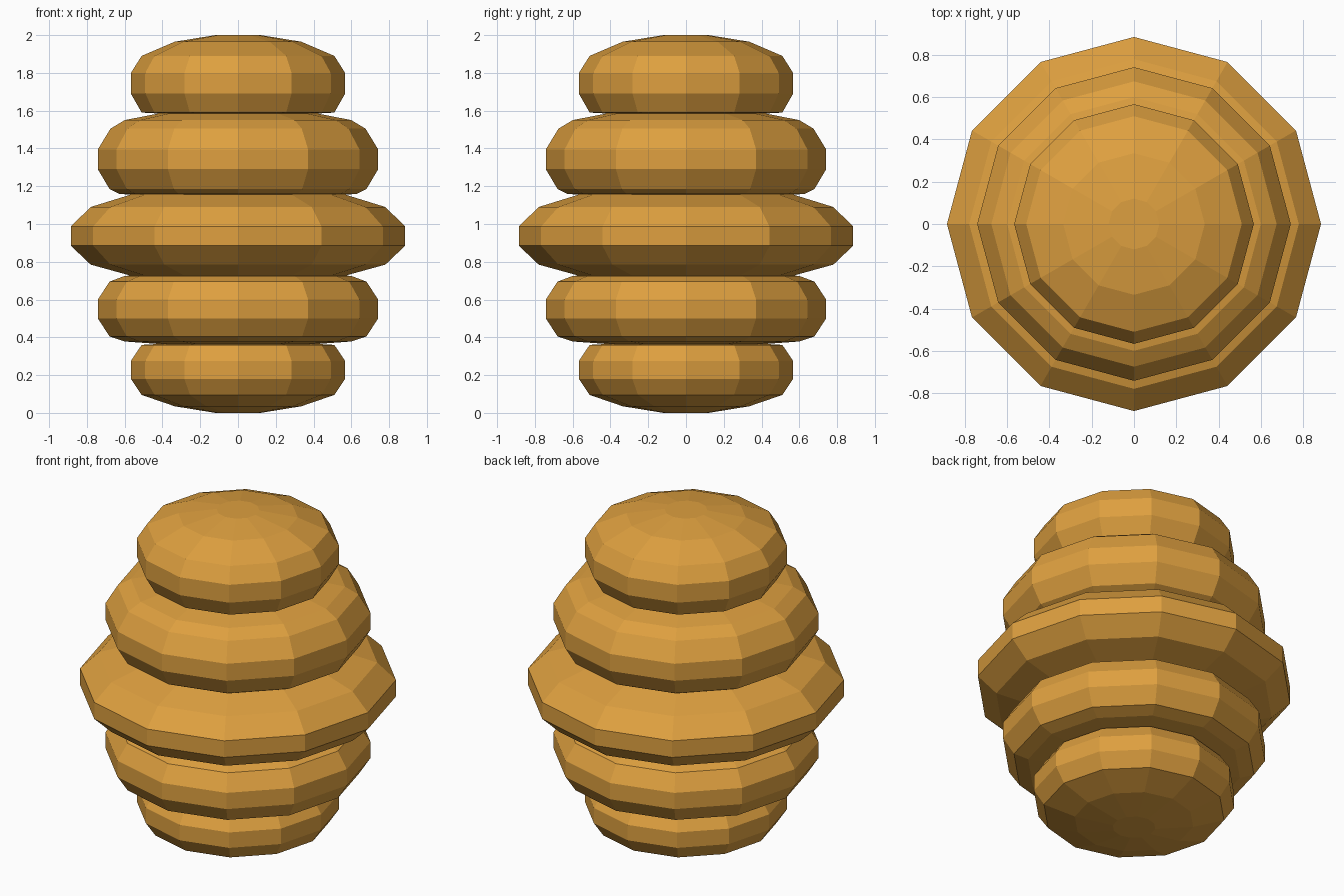
import bpy, bmesh, math

if "Cube" in bpy.data.objects:
    bpy.data.objects.remove(bpy.data.objects["Cube"])

SIDES = 12

honey = bpy.data.materials.new("honey gold")
honey.diffuse_color = (0.73, 0.35, 0.05, 1)
honey.use_nodes = True
honey.node_tree.nodes["Principled BSDF"].inputs["Base Color"].default_value = honey.diffuse_color

# Hive outline as (radius, height), one row per bulging tier, bottom to top
profile = [
    (0.12, 0.0), (0.335, 0.035), (0.51, 0.095), (0.567, 0.18), (0.567, 0.275), (0.51, 0.36),
    (0.42, 0.365), (0.6, 0.378), (0.68, 0.405), (0.742, 0.5), (0.742, 0.6), (0.68, 0.695), (0.6, 0.725),
    (0.57, 0.727), (0.78, 0.785), (0.885, 0.885), (0.885, 0.987), (0.78, 1.09), (0.57, 1.155),
    (0.63, 1.16), (0.68, 1.185), (0.742, 1.29), (0.742, 1.395), (0.675, 1.505), (0.6, 1.55), (0.42, 1.585),
    (0.51, 1.59), (0.567, 1.69), (0.567, 1.8), (0.51, 1.89), (0.335, 1.965), (0.12, 2.0),
]

# Hive body: stacked rings joined by faces, capped at both ends
bm = bmesh.new()
rings = []
for r, z in profile:
    angles = [2 * math.pi * i / SIDES for i in range(SIDES)]
    rings.append([bm.verts.new((r * math.cos(a), r * math.sin(a), z)) for a in angles])
for low, high in zip(rings, rings[1:]):
    for i in range(SIDES):
        j = (i + 1) % SIDES
        bm.faces.new((low[i], low[j], high[j], high[i]))
bm.faces.new(rings[0][::-1])
bm.faces.new(rings[-1])
bmesh.ops.recalc_face_normals(bm, faces=bm.faces)

mesh = bpy.data.meshes.new("hive_body")
bm.to_mesh(mesh)
bm.free()
mesh.materials.append(honey)
bpy.context.collection.objects.link(bpy.data.objects.new("hive_body", mesh))
